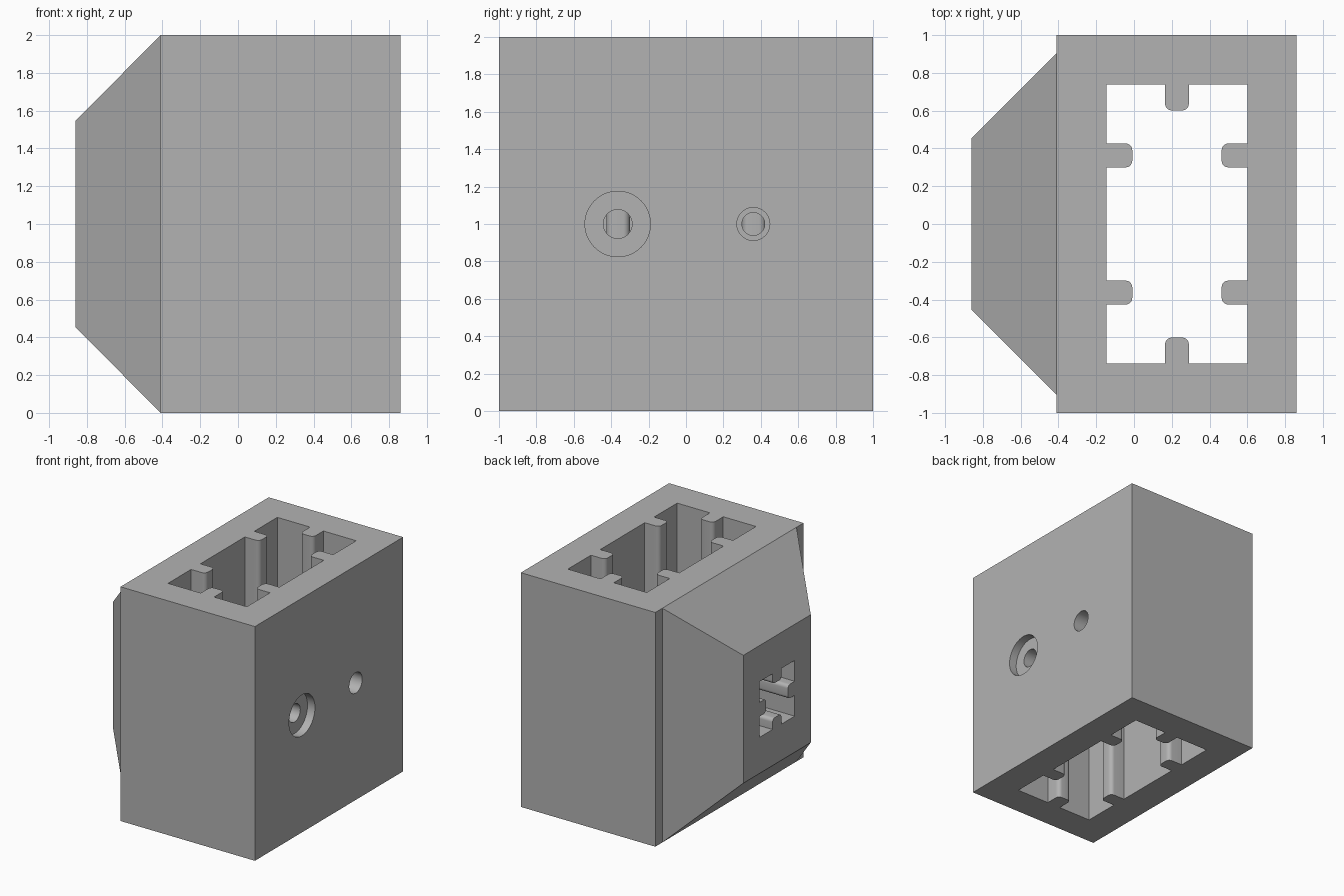
import bpy, bmesh, math
from mathutils import Vector, Matrix

if "Cube" in bpy.data.objects:
    bpy.data.objects.remove(bpy.data.objects["Cube"])

grey = bpy.data.materials.new("plain grey")
grey.diffuse_color = (0.448, 0.448, 0.448, 1)
grey.use_nodes = True
grey.node_tree.nodes["Principled BSDF"].inputs["Base Color"].default_value = grey.diffuse_color


def new_object(name, bm):
    bmesh.ops.recalc_face_normals(bm, faces=bm.faces[:])
    mesh = bpy.data.meshes.new(name)
    bm.to_mesh(mesh)
    bm.free()
    obj = bpy.data.objects.new(name, mesh)
    bpy.context.collection.objects.link(obj)
    mesh.materials.append(grey)
    return obj


def prism(points, low, high, matrix=Matrix()):
    """Closed outline in local xy, extruded along local z."""
    bm = bmesh.new()
    bottom = [bm.verts.new(matrix @ Vector((x, y, low))) for x, y in points]
    top = [bm.verts.new(matrix @ Vector((x, y, high))) for x, y in points]
    bm.faces.new(bottom[::-1])
    bm.faces.new(top)
    n = len(points)
    for i in range(n):
        j = (i + 1) % n
        bm.faces.new((bottom[i], bottom[j], top[j], top[i]))
    return bm


def ribbed_outline(cx, cy, hx, hy, ribs_x, ribs_y, width, length, r, steps=6):
    """Rectangle with round-ended ribs pointing inwards.
    ribs_x / ribs_y: rib centres on the sides that run along x / y."""
    pts = []
    corners = [(-hx, -hy), (hx, -hy), (hx, hy), (-hx, hy)]
    for side in range(4):
        a, b = Vector(corners[side]), Vector(corners[(side + 1) % 4])
        d = (b - a).normalized()
        n = Vector((-d.y, d.x))
        mid = (a + b) / 2
        pts.append(a)
        for t in (ribs_x if side % 2 == 0 else ribs_y):
            base, h = mid + d * t, width / 2
            pts.append(base - d * h)
            for sign, start in ((-1, math.pi), (1, math.pi / 2)):
                for k in range(steps + 1):
                    ang = start - k * math.pi / 2 / steps
                    pts.append(base + d * (sign * (h - r) + r * math.cos(ang))
                               + n * (length - r + r * math.sin(ang)))
            pts.append(base + d * h)
    return [(p.x + cx, p.y + cy) for p in pts]


def circle(cx, cy, r, n=48):
    return [(cx + r * math.cos(2 * math.pi * i / n), cy + r * math.sin(2 * math.pi * i / n))
            for i in range(n)]


# Block with a tapered neck drawn out of its left side
bm = prism([(0.86, -1), (0.86, 1), (-0.41, 1), (-0.41, 0.905), (-0.41, -0.905), (-0.41, -1)], 0, 2)
neck = [f for f in bm.faces
        if all(abs(v.co.x + 0.41) < 1e-4 and abs(v.co.y) < 0.95 for v in f.verts)]
tip = bmesh.ops.extrude_discrete_faces(bm, faces=neck)["faces"][0]
for v in tip.verts:
    v.co = (-0.86, math.copysign(0.455, v.co.y), 1 + math.copysign(0.546, v.co.z - 1))
body = new_object("block_body", bm)

# Local xy -> world yz, local z -> world x
sideways = Matrix(((0, 0, 1, 0), (1, 0, 0, 0), (0, 1, 0, 0), (0, 0, 0, 1)))

cutters = [
    # Tall ribbed channel, open at top and bottom
    ("channel_cutter", prism(ribbed_outline(0.2275, 0, 0.3725, 0.7375, [0], [-0.363, 0.363],
                                            0.126, 0.136, 0.035), -0.1, 2.1)),
    # Small ribbed slot from the neck into the channel
    ("slot_cutter", prism(ribbed_outline(0, 1, 0.238, 0.238, [0], [0], 0.12, 0.09, 0.03),
                          -1, 0, sideways)),
]
# Stepped screw holes in the right wall: y, radius, inner end
for name, y, r, end in (("large_hole_cutter", -0.365, 0.077, 0.3),
                        ("large_recess_cutter", -0.365, 0.175, 0.79),
                        ("small_hole_cutter", 0.36, 0.061, 0.3),
                        ("small_recess_cutter", 0.36, 0.088, 0.66)):
    cutters.append((name, prism(circle(y, 1, r), end, 1, sideways)))

# Cut and tidy up
bpy.context.view_layer.objects.active = body
body.select_set(True)
for name, cut in cutters:
    tool = new_object(name, cut)
    tool.hide_render = True
    mod = body.modifiers.new(name, 'BOOLEAN')
    mod.operation, mod.solver, mod.object = 'DIFFERENCE', 'EXACT', tool
    bpy.ops.object.modifier_apply(modifier=mod.name)
    bpy.data.objects.remove(tool)

bpy.ops.object.shade_smooth_by_angle(angle=math.radians(30))
